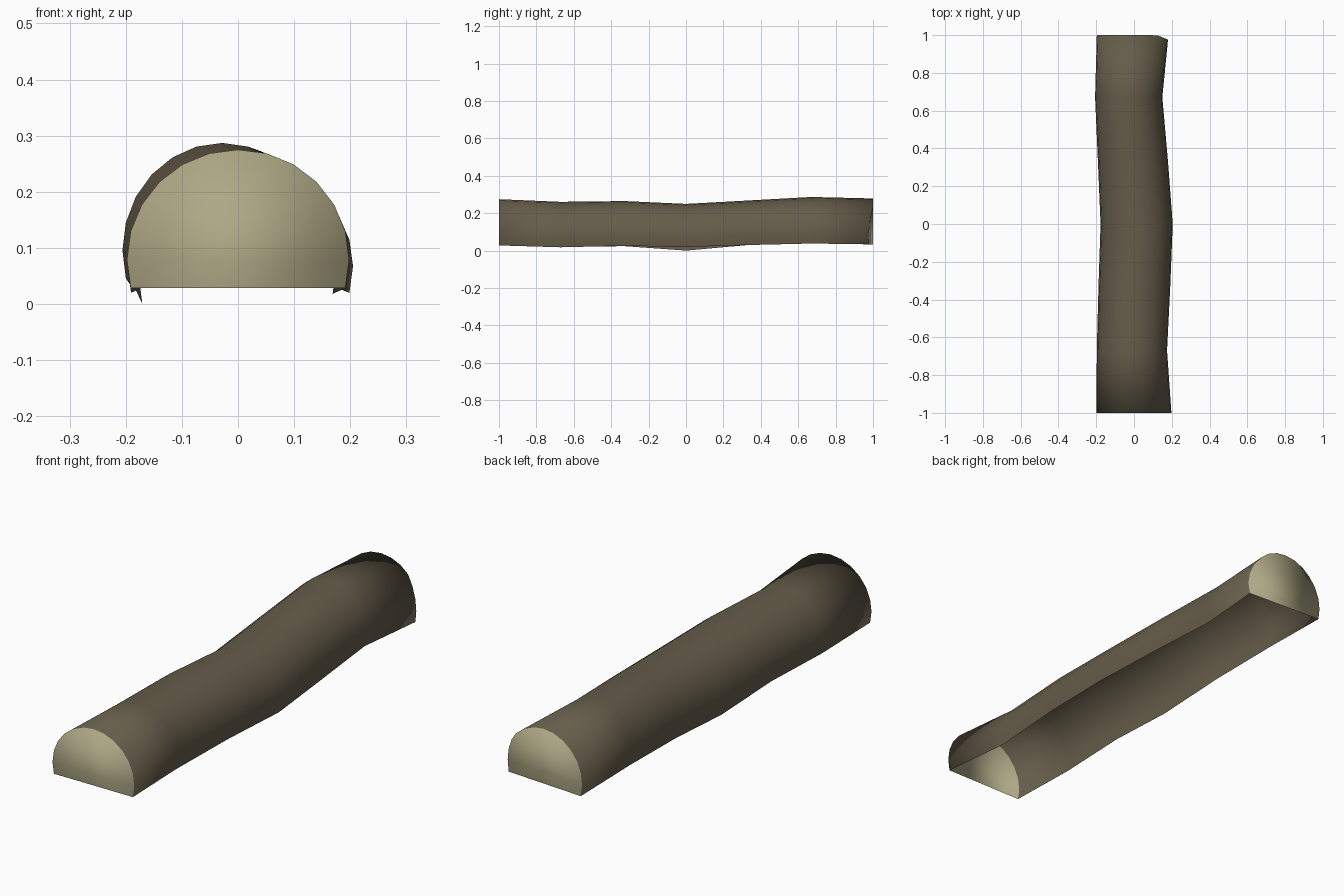
import bpy, bmesh, math

if "Cube" in bpy.data.objects:
    bpy.data.objects.remove(bpy.data.objects["Cube"])

# Log stations: y, left x, right x, bottom z left, bottom z right, top z
STATIONS = [
    (-1.00, -0.198, 0.198, 0.028, 0.028, 0.275),
    (-0.67, -0.197, 0.175, 0.020, 0.018, 0.261),
    (-0.33, -0.188, 0.192, 0.024, 0.026, 0.265),
    (0.00, -0.177, 0.205, 0.000, 0.020, 0.250),
    (0.33, -0.191, 0.180, 0.030, 0.030, 0.268),
    (0.67, -0.206, 0.150, 0.046, 0.038, 0.287),
    (1.00, -0.197, 0.180, 0.032, 0.034, 0.279),
]
ANGLES = [math.radians(a) for a in range(-105, 106, 15)]
LOW = math.cos(math.radians(105))


def material(name, color):
    m = bpy.data.materials.new(name)
    m.diffuse_color = (*color, 1.0)
    m.use_nodes = True
    m.node_tree.nodes["Principled BSDF"].inputs["Base Color"].default_value = m.diffuse_color
    return m


def ring(bm, y, left, right, bottom_l, bottom_r, top):
    """Arc of a 24-sided circle, slightly more than half."""
    verts = []
    for a in ANGLES:
        x = (left + right) / 2 + (right - left) / 2 * math.sin(a)
        t = (x - left) / (right - left)
        bottom = bottom_l + (bottom_r - bottom_l) * t
        z = bottom + (top - bottom) * (math.cos(a) - LOW) / (1 - LOW)
        # worn right-hand edge of the back end
        dy = -0.4 * max(0.0, x - 0.12) if y > 0.99 else 0.0
        verts.append(bm.verts.new((x, y + dy, z)))
    return verts


# Bark shell, open underneath
bm = bmesh.new()
rings = [ring(bm, *s) for s in STATIONS]
for a, b in zip(rings, rings[1:]):
    for k in range(len(ANGLES) - 1):
        bm.faces.new((a[k], a[k + 1], b[k + 1], b[k]))

# Cut wood ends
for loop in (rings[0][::-1], rings[-1]):
    bm.faces.new(loop).material_index = 1

for f in bm.faces:
    f.smooth = True

mesh = bpy.data.meshes.new("half_log")
bm.to_mesh(mesh)
bm.free()
mesh.materials.append(material("bark", (0.13, 0.108, 0.068)))
mesh.materials.append(material("cut_wood", (0.42, 0.39, 0.235)))
log = bpy.data.objects.new("half_log", mesh)
bpy.context.collection.objects.link(log)
